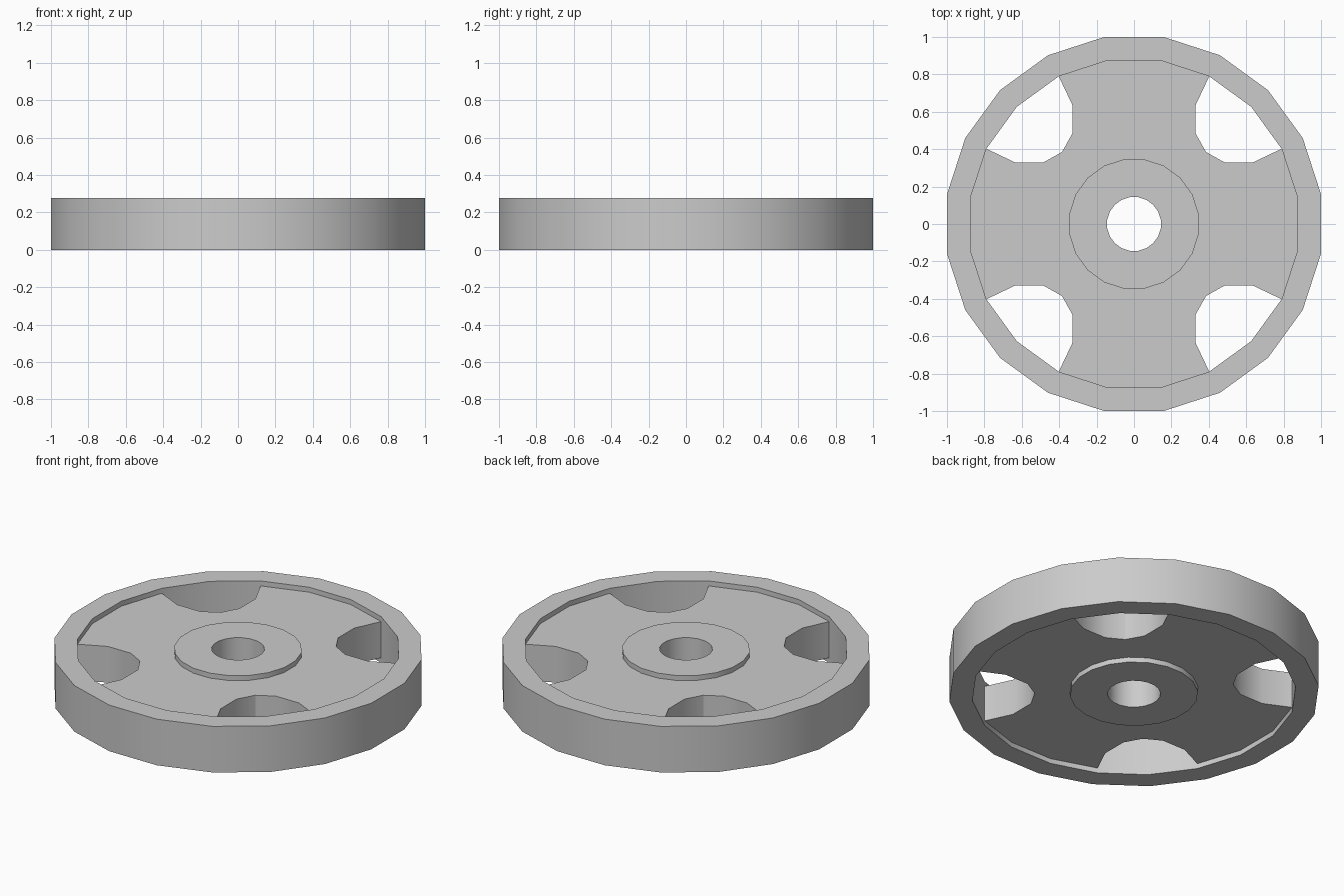
import bpy, bmesh
from math import sin, cos, radians
from mathutils import Matrix, Vector

cube = bpy.data.objects.get("Cube")
if cube:
    bpy.data.objects.remove(cube)

SIDES = 20
STEP = 360 / SIDES
OUTER, INNER, HUB, BORE = 1.0125, 0.886, 0.35, 0.145
HEIGHT, RECESS = 0.278, 0.03
LOW, HIGH = RECESS, HEIGHT - RECESS
# Half of one window's edge, from its corner on the diagonal out to the rim
WINDOW = [(0.385, 0.385), (0.483, 0.33), (0.637, 0.33)]

bm = bmesh.new()


def arc(radius, start, end):
    """Points of the wheel's polygon between two angles in degrees."""
    count = round((end - start) / STEP)
    angles = [radians(start + i * STEP) for i in range(count + 1)]
    return [(radius * cos(a), radius * sin(a)) for a in angles]


def face(points):
    return bm.faces.new([bm.verts.new(p) for p in points])


def wall(path, z0, z1):
    """Upright strip along an open path."""
    for (ax, ay), (bx, by) in zip(path, path[1:]):
        face([(ax, ay, z0), (bx, by, z0), (bx, by, z1), (ax, ay, z1)])


def flat_ring(inner, outer, z):
    """Flat strip between two arcs with the same number of points."""
    for a, b, c, d in zip(inner, inner[1:], outer[1:], outer):
        face([(*p, z) for p in (a, b, c, d)])


# One quarter of the wheel, centred on a spoke
outer, inner, hub, bore = (arc(r, -45, 45) for r in (OUTER, INNER, HUB, BORE))

# Rim, hub and bore
wall(outer, 0, HEIGHT)
wall(bore, 0, HEIGHT)
for z in (0, HEIGHT):
    flat_ring(inner, outer, z)
    flat_ring(bore, hub, z)
for z0, z1 in ((0, LOW), (HIGH, HEIGHT)):
    wall(inner, z0, z1)
    wall(hub, z0, z1)

# Rim wall and spoke sides inside the windows
spoke_end = arc(INNER, -27, 27)
right_side = [(x, -y) for x, y in WINDOW]
left_side = WINDOW[::-1]
wall(inner[:2], LOW, HIGH)
wall(inner[-2:], LOW, HIGH)
wall(right_side + spoke_end[:1], LOW, HIGH)
wall(spoke_end[-1:] + left_side, LOW, HIGH)

# Recessed spoke plate, above and below
outline = right_side + spoke_end + left_side + hub[::-1]
plates = [face([(*p, z) for p in outline]) for z in (LOW, HIGH)]
bmesh.ops.triangulate(bm, faces=plates)

# Repeat the quarter around the axle and weld it
quarter = bm.verts[:] + bm.edges[:] + bm.faces[:]
for i in range(1, 4):
    copy = bmesh.ops.duplicate(bm, geom=quarter)["geom"]
    bmesh.ops.rotate(bm, cent=Vector(), matrix=Matrix.Rotation(radians(90 * i), 3, "Z"),
                     verts=[v for v in copy if isinstance(v, bmesh.types.BMVert)])
bmesh.ops.remove_doubles(bm, verts=bm.verts[:], dist=0.0005)
bmesh.ops.recalc_face_normals(bm, faces=bm.faces[:])

mesh = bpy.data.meshes.new("spoked_wheel")
bm.to_mesh(mesh)
bm.free()
wheel = bpy.data.objects.new("spoked_wheel", mesh)
bpy.context.collection.objects.link(wheel)

# Plain grey finish
grey = bpy.data.materials.new("light_grey")
grey.use_nodes = True
colour = (0.6, 0.6, 0.6, 1)
grey.diffuse_color = colour
grey.node_tree.nodes["Principled BSDF"].inputs["Base Color"].default_value = colour
mesh.materials.append(grey)

# Smooth round walls, sharp rims
bpy.ops.object.select_all(action="DESELECT")
wheel.select_set(True)
bpy.context.view_layer.objects.active = wheel
bpy.ops.object.shade_smooth_by_angle(angle=radians(30))
